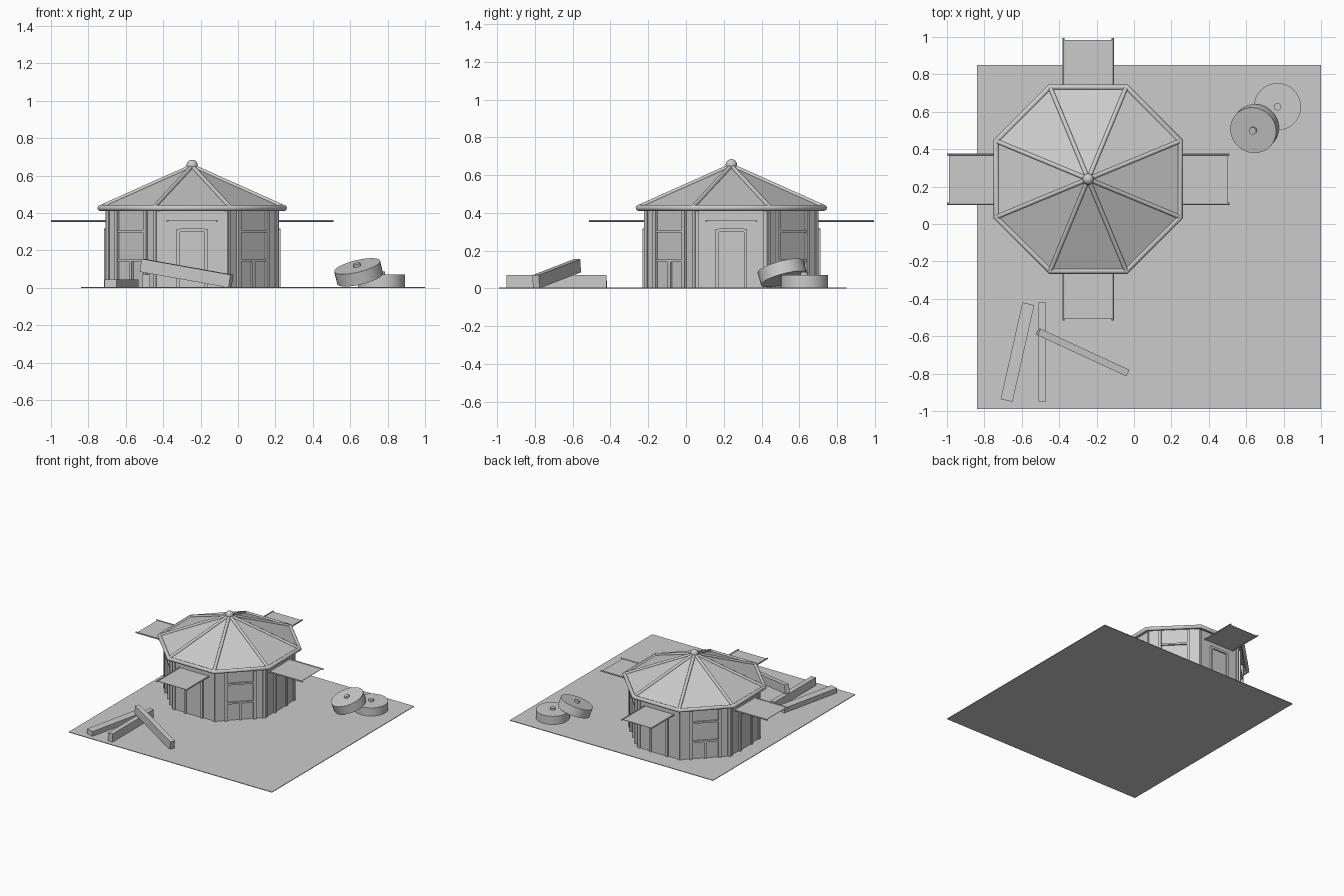
import bpy, math
from mathutils import Vector, Matrix, Euler

if "Cube" in bpy.data.objects:
    bpy.data.objects.remove(bpy.data.objects["Cube"])

C = Vector((-0.245, 0.24, 0))          # hut centre
A = math.cos(math.pi / 8)              # apothem / circumradius


def place(o, name, m):
    o.name = name
    o.data.name = name
    o.matrix_world = m
    return o


def box(name, loc, size, rot=(0, 0, 0), parent=Matrix()):
    bpy.ops.mesh.primitive_cube_add(size=1)
    o = bpy.context.object
    o.data.transform(Matrix.Diagonal((*size, 1)))
    return place(o, name, parent @ Matrix.Translation(loc) @ Euler(rot).to_matrix().to_4x4())


def cyl(name, m, r, h, n=32, smooth=True):
    bpy.ops.mesh.primitive_cylinder_add(vertices=n, radius=r, depth=h)
    o = bpy.context.object
    if smooth:
        bpy.ops.object.shade_smooth_by_angle(angle=math.radians(40))
    return place(o, name, m)


def rod(name, a, b, r, n=10):
    d = b - a
    m = Matrix.Translation((a + b) / 2) @ d.to_track_quat('Z', 'Y').to_matrix().to_4x4()
    return cyl(name, m, r, d.length, n)


def mesh(name, verts, faces):
    me = bpy.data.meshes.new(name)
    me.from_pydata(verts, [], faces)
    o = bpy.data.objects.new(name, me)
    bpy.context.collection.objects.link(o)
    return o


def octagon(apothem, z):
    return [C + Vector((math.cos(a) * apothem / A, math.sin(a) * apothem / A, z))
            for a in (math.pi / 8 + i * math.pi / 4 for i in range(8))]


# ground sheet
box("ground_sheet", (0.08, -0.07, 0.0025), (1.84, 1.84, 0.005))

# octagonal walls
lo, hi = octagon(0.455, 0.0), octagon(0.455, 0.43)
mesh("walls", lo + hi, [(i, (i + 1) % 8, (i + 1) % 8 + 8, i + 8) for i in range(8)])

# roof panels, ridge ribs, rim and finial
eave, apex = octagon(0.492, 0.43), C + Vector((0, 0, 0.65))
mesh("roof", eave + [apex], [(i, (i + 1) % 8, 8) for i in range(8)])
for p in eave:
    rod("roof_rib", p, apex, 0.012)

cu = bpy.data.curves.new("roof_rim", 'CURVE')
cu.dimensions = '3D'
cu.bevel_depth = 0.016
cu.bevel_resolution = 2
sp = cu.splines.new('POLY')
sp.points.add(7)
for pt, p in zip(sp.points, octagon(0.492, 0.427)):
    pt.co = (*p, 1)
sp.use_cyclic_u = True
bpy.context.collection.objects.link(bpy.data.objects.new("roof_rim", cu))

bpy.ops.mesh.primitive_uv_sphere_add(segments=20, ring_count=12, radius=0.03)
bpy.ops.object.shade_smooth()
place(bpy.context.object, "roof_finial", Matrix.Translation(C + Vector((0, 0, 0.655))))

# details per wall: local +x points outward, y runs along the wall
for i in range(8):
    M = Matrix.Translation(C) @ Matrix.Rotation(i * math.pi / 4, 4, 'Z')
    for s in (-1, 1):
        box("corner_post", (0.456, s * 0.18, 0.21), (0.014, 0.02, 0.42), parent=M)
    if i % 2 == 0:
        # door leaf, frame and awning
        box("door", (0.456, 0, 0.15), (0.008, 0.15, 0.3), parent=M)
        for s in (-1, 1):
            box("door_jamb", (0.46, s * 0.075, 0.158), (0.022, 0.018, 0.316), parent=M)
            rod("awning_rod", M @ Vector((0.44, s * 0.132, 0.358)),
                M @ Vector((0.755, s * 0.132, 0.358)), 0.006, 8)
        box("door_lintel", (0.46, 0, 0.308), (0.022, 0.132, 0.018), parent=M)
        box("awning_sheet", (0.597, 0, 0.358), (0.295, 0.264, 0.003), parent=M)
    else:
        # window panel battens
        for s in (-1, 1):
            box("window_post", (0.459, s * 0.108, 0.21), (0.022, 0.022, 0.42), parent=M)
        for z in (0.303, 0.147):
            box("window_rail", (0.458, 0, z), (0.018, 0.2, 0.014), parent=M)
        box("window_stud", (0.458, 0, 0.07), (0.018, 0.02, 0.14), parent=M)

# loose timber beams
R = math.radians
box("flat_beam", (-0.623, -0.685, 0.022), (0.53, 0.065, 0.043), (0, 0, R(77.3)))
box("upright_beam", (-0.49, -0.685, 0.036), (0.53, 0.04, 0.07), (0, 0, R(90)))
box("leaning_beam", (-0.275, -0.685, 0.078), (0.53, 0.038, 0.07), (0, R(9.2), R(-24.8)))

# round stones with a hub on top
tilt = Matrix.Rotation(R(20), 4, Vector((0.75, -0.66, 0)))
for name, m in (("flat_stone", Matrix.Translation((0.767, 0.627, 0.037))),
                ("leaning_stone", Matrix.Translation((0.645, 0.51, 0.083)) @ tilt)):
    cyl(name, m, 0.126, 0.07, 32)
    cyl(name + "_hub", m @ Matrix.Translation((0, 0, 0.035)), 0.02, 0.03, 16)
